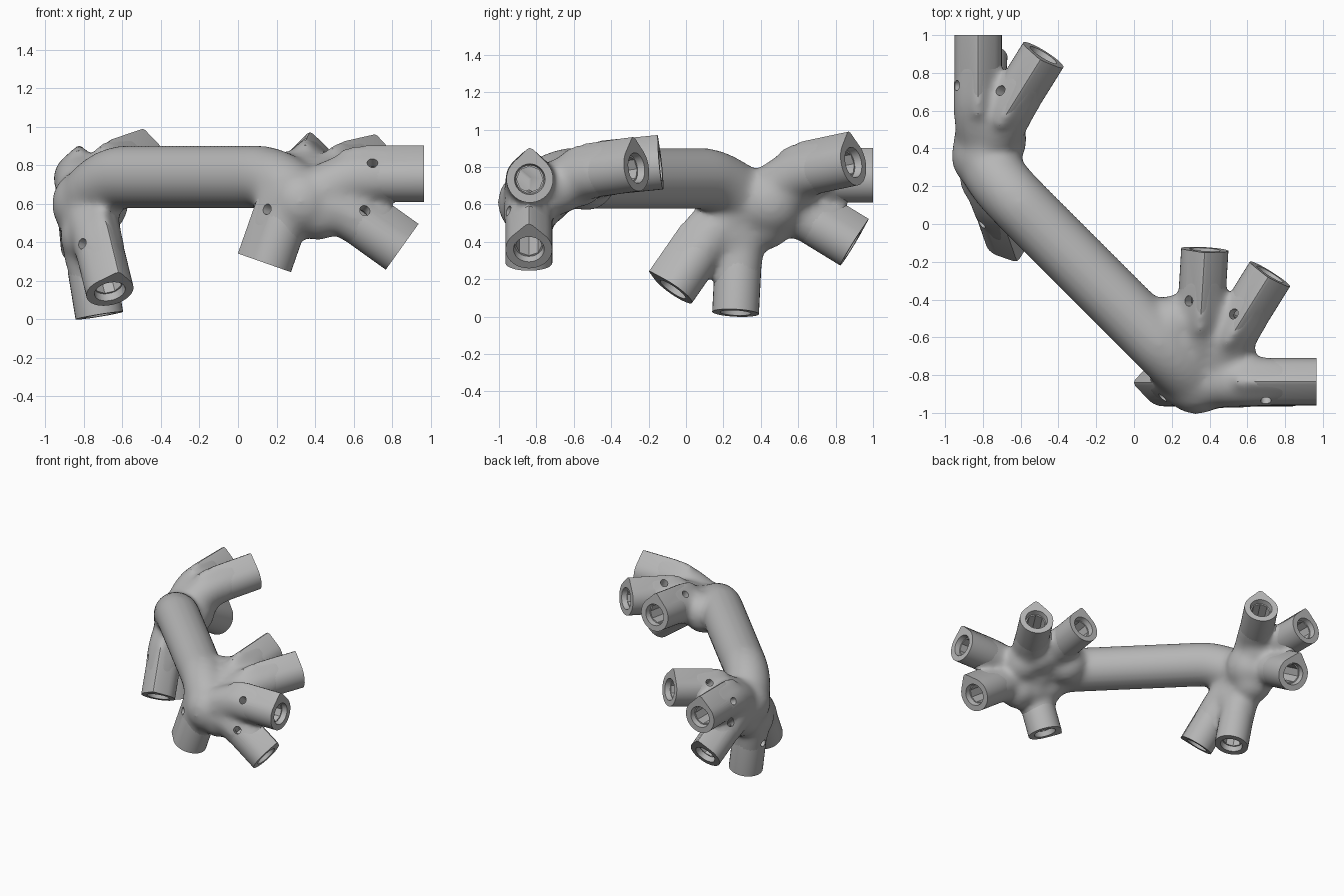
import bpy, bmesh, math
from mathutils import Vector, Matrix

if "Cube" in bpy.data.objects:
    bpy.data.objects.remove(bpy.data.objects["Cube"], do_unlink=True)

grey = bpy.data.materials.new("matte_grey")
grey.use_nodes = True
tone = (0.47, 0.47, 0.47, 1)
grey.diffuse_color = tone
grey.node_tree.nodes["Principled BSDF"].inputs["Base Color"].default_value = tone

R = 0.125
HUB_A = Vector((0.33, -0.83, 0.61))
HUB_B = Vector((-0.785, 0.36, 0.6))
# name, hub, mouth centre, outward direction, screw lean to one side (0 = round sleeve)
ARMS = [
    ("side_sleeve", HUB_A, (0.965, -0.835, 0.735), (1, 0, 0), -1.3),
    ("side_lower_sleeve", HUB_A, (0.84, -0.84, 0.36), (0.81, 0, -0.58), -1.8),
    ("front_leg_sleeve", HUB_A, (0.157, -0.84, 0.287), (-0.33, 0, -0.94), 0.8),
    ("inner_sleeve", HUB_A, (0.375, -0.135, 0.805), (0.06, 1, 0.1), 0.6),
    ("diagonal_sleeve", HUB_A, (0.72, -0.265, 0.795), (0.53, 0.85, 0.12), 0.4),
    ("back_sleeve", HUB_B, (-0.825, 1, 0.735), (0, 1, 0), 2),
    ("back_diagonal_sleeve", HUB_B, (-0.48, 0.895, 0.825), (0.53, 0.85, 0.18), 1),
    ("back_lower_sleeve", HUB_B, (-0.795, 0.89, 0.38), (0.05, 0.85, -0.52), 1),
    ("slanted_leg_sleeve", HUB_B, (-0.665, -0.07, 0.145), (0.2, -0.57, -0.82), -2),
    ("upright_leg_sleeve", HUB_B, (-0.72, 0.265, 0.02), (0.16, -0.05, -0.98), 0),
]
# Balls that fill the hubs and the webs between neighbouring arms: centre, radius
WEBS = [
    (HUB_A, 0.18), (HUB_B, 0.185),
    ((0.42, -0.83, 0.555), 0.145), ((0.5, -0.82, 0.62), 0.15),
    ((0.5, -0.68, 0.69), 0.145), ((0.44, -0.57, 0.72), 0.135),
    ((0.21, -0.53, 0.72), 0.155), ((0.23, -0.76, 0.64), 0.155),
    ((-0.76, 0.45, 0.61), 0.195), ((-0.72, 0.56, 0.7), 0.15),
    ((-0.785, 0.42, 0.51), 0.155), ((-0.775, 0.24, 0.43), 0.15),
]


def frame(mouth, axis, side):
    """Matrix at the mouth: local y = ridge, local z = outward."""
    a = Vector(axis).normalized()
    ref = Vector((0, 0, 1)) if side else Vector((-1, 0, 0))
    u = (ref - a * ref.dot(a)).normalized()
    s = u.cross(a)
    m = Matrix((s, u, a)).transposed().to_4x4()
    m.translation = Vector(mouth)
    return m


def circle(r, n):
    return [(r * math.cos(2 * math.pi * i / n), r * math.sin(2 * math.pi * i / n))
            for i in range(n)]


def sleeve_profile(side):
    """Teardrop with a blunt ridge, or a plain circle."""
    if not side:
        return circle(R, 32)
    pts = [(R * math.cos(t), R * math.sin(t))
           for t in (math.radians(135 + 270 * i / 30) for i in range(31))]
    return pts + [(0.016, 0.16), (0, 0.167), (-0.016, 0.16)]


def loft(bm, profile, m, *rings):
    """Join scaled copies of a profile; each ring is (depth, scale)."""
    loops = [[bm.verts.new(m @ Vector((x * k, y * k, z))) for x, y in profile]
             for z, k in rings]
    bm.faces.new(loops[0][::-1])
    bm.faces.new(loops[-1])
    n = len(profile)
    for lo, hi in zip(loops, loops[1:]):
        for i in range(n):
            j = (i + 1) % n
            bm.faces.new((lo[i], lo[j], hi[j], hi[i]))


def finish(name, bm):
    bmesh.ops.recalc_face_normals(bm, faces=bm.faces[:])
    me = bpy.data.meshes.new(name)
    bm.to_mesh(me)
    bm.free()
    ob = bpy.data.objects.new(name, me)
    bpy.context.collection.objects.link(ob)
    me.materials.append(grey)
    return ob


def solid(name, profile, m, *rings):
    bm = bmesh.new()
    loft(bm, profile, m, *rings)
    return finish(name, bm)


def bake(ob):
    """Replace the mesh by its modified result."""
    bpy.context.view_layer.update()
    dg = bpy.context.evaluated_depsgraph_get()
    me = bpy.data.meshes.new_from_object(ob.evaluated_get(dg))
    ob.modifiers.clear()
    ob.data = me
    me.materials.clear()
    me.materials.append(grey)


def cut(ob, cutters):
    for c in cutters:
        b = ob.modifiers.new("cut", "BOOLEAN")
        b.operation, b.solver, b.object = "DIFFERENCE", "EXACT", c
    bake(ob)


def soften(ob):
    bpy.ops.object.select_all(action="DESELECT")
    ob.select_set(True)
    bpy.context.view_layer.objects.active = ob
    bpy.ops.object.shade_smooth_by_angle(angle=math.radians(35))


# Necks and beam as thick curves
curve = bpy.data.curves.new("skeleton", "CURVE")
curve.dimensions = "3D"
curve.bevel_depth, curve.bevel_resolution = 0.13, 6
curve.use_fill_caps = True
curve.resolution_u = 10


def path(points):
    """Bezier spline from (position, tangent, radius) triples."""
    sp = curve.splines.new("BEZIER")
    sp.bezier_points.add(len(points) - 1)
    for bp, (co, tan, rad) in zip(sp.bezier_points, points):
        bp.handle_left_type = bp.handle_right_type = "FREE"
        bp.co, bp.radius = co, rad
        bp.handle_left, bp.handle_right = co - tan, co + tan


for name, hub, mouth, axis, side in ARMS:
    a = Vector(axis).normalized()
    start = Vector(mouth) - a * 0.32
    reach = (start - hub).length * 0.35
    path([(hub, (start - hub).normalized() * reach, 1.12),
          (start, a * reach, 1.03), (start + a * 0.1, a * 0.03, 0.98)])
run = Vector((-1, 1, 0)).normalized() * 0.13
drop = Vector((0, 0, 0.06))
path([(HUB_A, run * 0.6 + drop, 1.28), (Vector((0.1, -0.6, 0.74)), run, 1.27),
      (Vector((-0.58, 0.08, 0.74)), run, 1.27),
      (HUB_B, Vector((-0.03, 0.1, -0.06)), 1.28)])
skeleton = bpy.data.objects.new("skeleton", curve)
bpy.context.collection.objects.link(skeleton)
bpy.context.view_layer.update()
tubes = bpy.data.meshes.new_from_object(
    skeleton.evaluated_get(bpy.context.evaluated_depsgraph_get()))

# Blended body: tubes, hub balls and sleeve roots fused together
bm = bmesh.new()
bm.from_mesh(tubes)
for centre, radius in WEBS:
    bmesh.ops.create_icosphere(bm, subdivisions=3, radius=radius,
                               matrix=Matrix.Translation(Vector(centre)))
for name, hub, mouth, axis, side in ARMS:
    loft(bm, sleeve_profile(side), frame(mouth, axis, side), (-0.44, 0.92), (-0.36, 1.03), (-0.12, 1.0))
body = finish("beam_and_hubs", bm)
bpy.data.objects.remove(skeleton, do_unlink=True)
rm = body.modifiers.new("fuse", "REMESH")
rm.mode, rm.voxel_size = "VOXEL", 0.018
sm = body.modifiers.new("blend", "SMOOTH")
sm.factor, sm.iterations = 0.5, 26
bake(body)

# Sleeves with sockets and screw holes
cutters = []
for name, hub, mouth, axis, side in ARMS:
    m = frame(mouth, axis, side)
    out = (m.to_3x3() @ Vector((side, 1, 0))).normalized()
    hole = out.to_track_quat("Z", "Y").to_matrix().to_4x4()
    hole.translation = m @ Vector((0, 0, -0.267))
    tools = [
        solid("socket_cutter", circle(0.07, 8), m, (-0.29, 1), (0.02, 1)),
        solid("rim_cutter", circle(0.075, 24), m, (-0.04, 1), (0.01, 1.12)),
        solid("screw_cutter", circle(0.028, 16), hole, (0, 1), (0.22, 1)),
    ]
    cutters += tools
    sleeve = solid(name, sleeve_profile(side), m, (-0.42, 0.86), (-0.3, 1), (0, 1))
    cut(sleeve, tools)
    soften(sleeve)

cut(body, cutters)
soften(body)
for c in cutters:
    bpy.data.objects.remove(c, do_unlink=True)
